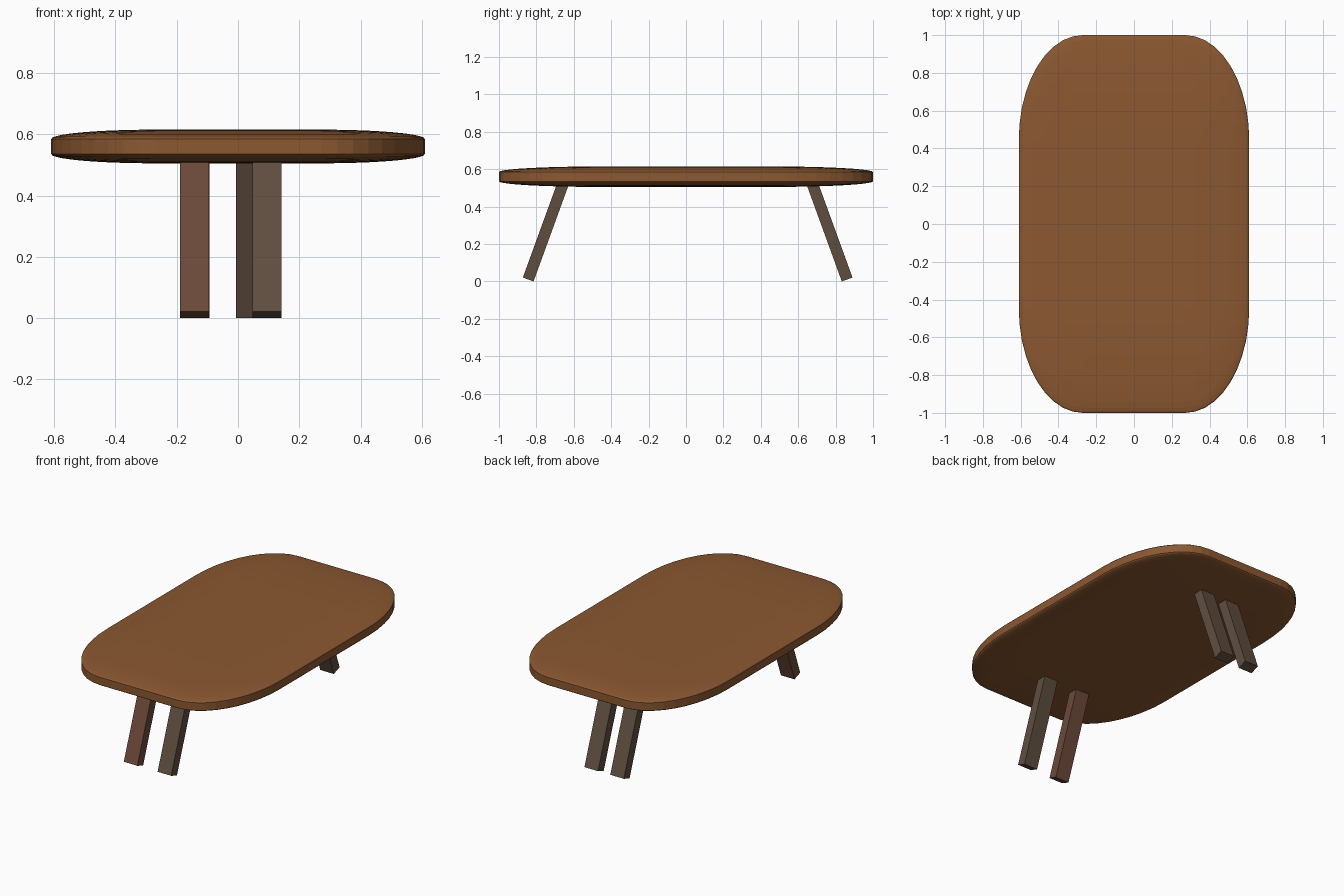
import bpy, bmesh, math
from mathutils import Matrix

if "Cube" in bpy.data.objects:
    bpy.data.objects.remove(bpy.data.objects["Cube"])


def srgb(r, g, b):
    lin = lambda c: ((c / 255 + 0.055) / 1.055) ** 2.4
    return (lin(r), lin(g), lin(b), 1)


def material(name, rgb):
    m = bpy.data.materials.new(name)
    m.diffuse_color = srgb(*rgb)
    m.use_nodes = True
    m.node_tree.nodes["Principled BSDF"].inputs["Base Color"].default_value = m.diffuse_color
    return m


TOP = material("warm wood", (139, 88, 49))
RED = material("reddish wood", (108, 73, 57))
GREY = material("grey brown wood", (95, 78, 63))


def add_object(name, bm, mat):
    me = bpy.data.meshes.new(name)
    bm.to_mesh(me)
    bm.free()
    me.materials.append(mat)
    ob = bpy.data.objects.new(name, me)
    bpy.context.collection.objects.link(ob)
    return ob


# Tabletop: rounded cube squashed into a thin slab with elliptical corners
bm = bmesh.new()
bmesh.ops.create_cube(bm, size=2)
bmesh.ops.bevel(bm, geom=bm.edges[:], offset=0.555, offset_type='OFFSET',
                segments=10, profile=0.5, affect='EDGES')
bmesh.ops.transform(bm, verts=bm.verts,
                    matrix=Matrix.Translation((0, 0, 0.56))
                    @ Matrix.Diagonal((0.61, 1.0, 0.055, 1)))
add_object("tabletop", bm, TOP)

# Legs: square bars splayed outwards along y
WIDTH, THICK, LENGTH, TILT = 0.095, 0.061, 0.545, math.radians(20)


def leg(name, x, y_foot, side, mat):
    """side is -1 at the front, 1 at the back; y_foot is the inner bottom edge."""
    bm = bmesh.new()
    bmesh.ops.create_cube(bm, size=1)
    bmesh.ops.transform(bm, verts=bm.verts,
                        matrix=Matrix.Translation((x, y_foot, 0))
                        @ Matrix.Rotation(side * TILT, 4, 'X')
                        @ Matrix.Translation((0, side * THICK / 2, LENGTH / 2))
                        @ Matrix.Diagonal((WIDTH, THICK, LENGTH, 1)))
    add_object(name, bm, mat)


leg("front_left_leg", -0.142, -0.815, -1, RED)
leg("front_right_leg", 0.095, -0.815, -1, GREY)
leg("back_left_leg", -0.14, 0.833, 1, GREY)
leg("back_right_leg", 0.041, 0.833, 1, GREY)
